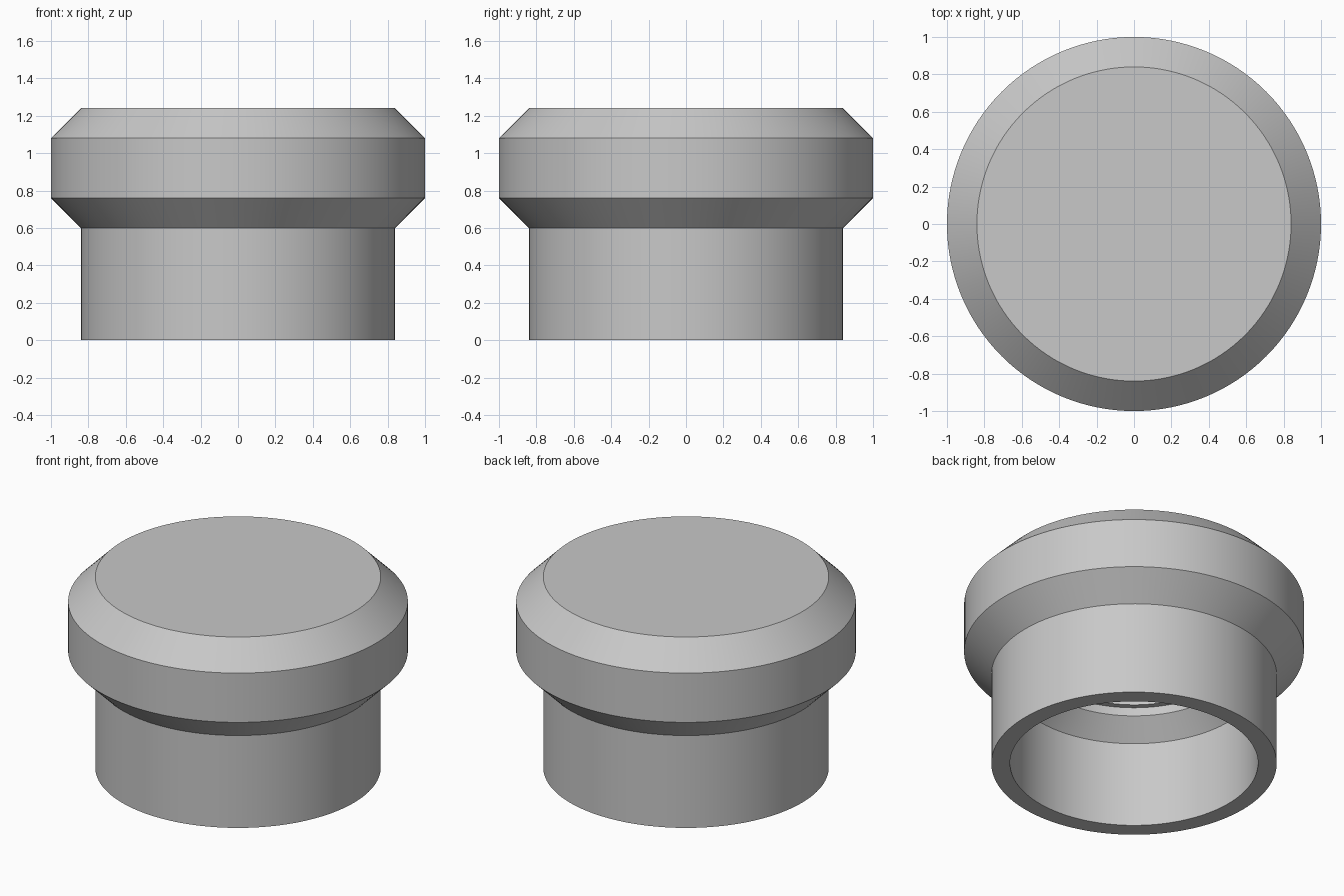
import bpy
import bmesh
import math

cube = bpy.data.objects.get("Cube")
if cube:
    bpy.data.objects.remove(cube, do_unlink=True)

SEGMENTS = 128

# Plain grey material
grey = bpy.data.materials.new("plain grey")
grey.use_nodes = True
color = (0.58, 0.58, 0.58, 1)
grey.diffuse_color = color
grey.node_tree.nodes["Principled BSDF"].inputs["Base Color"].default_value = color


def lathe(name, profile):
    """Spin a (radius, height) profile around z; ends on the axis become flat discs."""
    bm = bmesh.new()
    verts = [bm.verts.new((r, 0, z)) for r, z in profile]
    edges = [bm.edges.new(pair) for pair in zip(verts, verts[1:])]
    bmesh.ops.spin(bm, geom=verts + edges, cent=(0, 0, 0), axis=(0, 0, 1),
                   angle=math.tau, steps=SEGMENTS, use_merge=True)
    bmesh.ops.remove_doubles(bm, verts=bm.verts, dist=1e-5)
    bmesh.ops.recalc_face_normals(bm, faces=bm.faces)
    mesh = bpy.data.meshes.new(name)
    bm.to_mesh(mesh)
    bm.free()
    mesh.materials.append(grey)
    obj = bpy.data.objects.new(name, mesh)
    bpy.context.collection.objects.link(obj)
    bpy.ops.object.select_all(action="DESELECT")
    obj.select_set(True)
    bpy.context.view_layer.objects.active = obj
    bpy.ops.object.shade_smooth_by_angle(angle=math.radians(25))
    return obj


# Outer shell: flat top, chamfered head, straight neck
outside = [(0, 1.24), (0.84, 1.24), (1, 1.08), (1, 0.76), (0.84, 0.6), (0.84, 0)]
# Cavity: straight bore, tapered shoulder, stepped recess, flat ceiling
inside = [(0.73, 0), (0.73, 0.555), (0.61, 0.675), (0.61, 0.73),
          (0.575, 0.73), (0.575, 1.08), (0, 1.08)]
lathe("hollow_cap", outside + inside)
